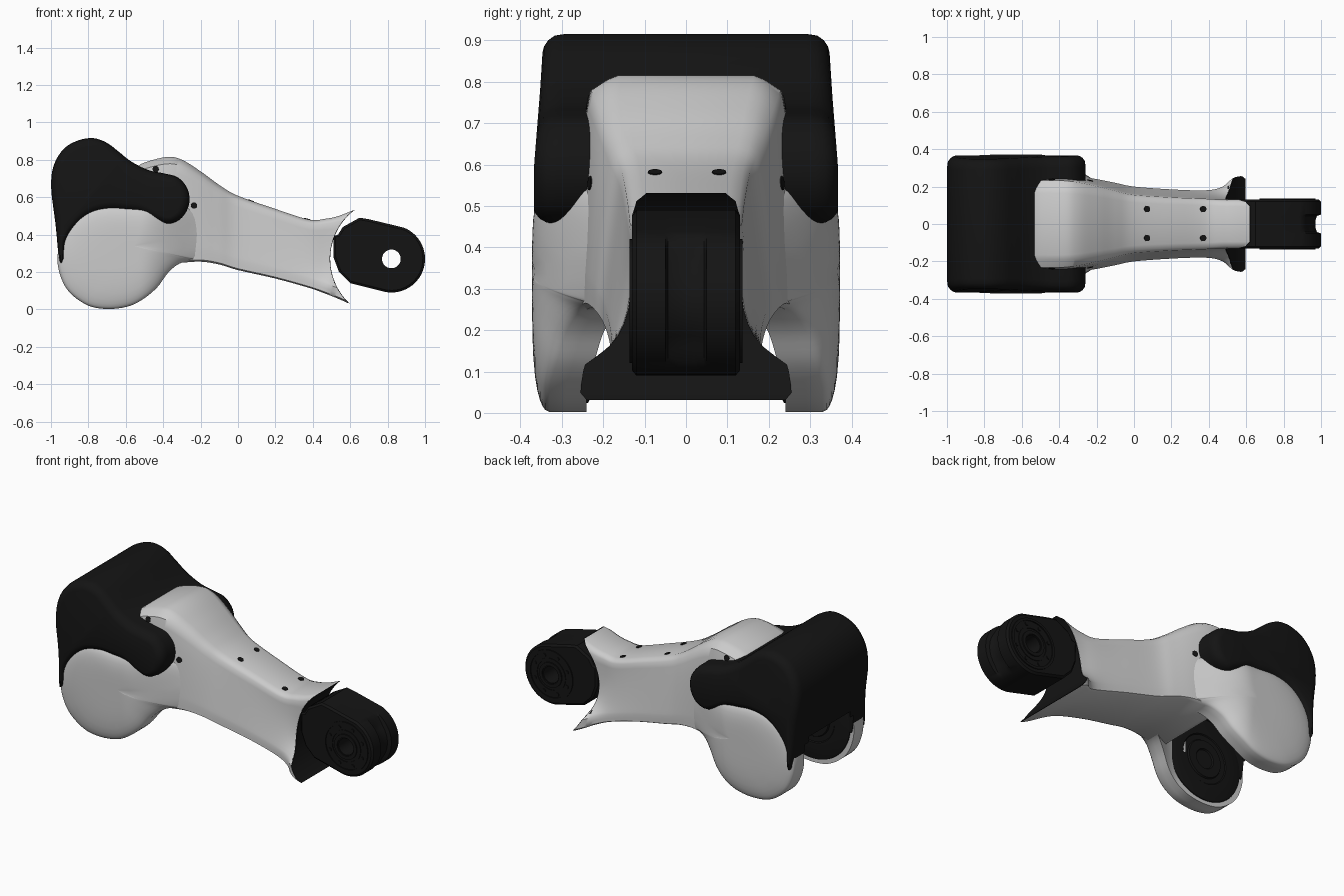
import bpy, bmesh
from math import sin, cos, pi, sqrt, radians
from mathutils import Vector

if "Cube" in bpy.data.objects:
    bpy.data.objects.remove(bpy.data.objects["Cube"])

black = bpy.data.materials.new("black_plastic")
black.diffuse_color = (0.007, 0.007, 0.007, 1)
black.use_nodes = True
black.node_tree.nodes["Principled BSDF"].inputs["Base Color"].default_value = black.diffuse_color
PIVOT, JOINT = (-0.69, 0.275), (0.82, 0.27)


def clamp(v, a=0.0, b=1.0):
    return max(a, min(b, v))


def spline(pts, n, closed=True):
    """Catmull-Rom through points of any dimension, n steps per span."""
    out, m = [], len(pts)
    for i in range(m if closed else m - 1):
        p = [pts[(i + k) % m] if closed else pts[int(clamp(i + k, 0, m - 1))] for k in (-1, 0, 1, 2)]
        for j in range(n):
            t = j / n
            out.append(tuple(0.5 * (2 * b + (c - a) * t + (2 * a - 5 * b + 4 * c - d) * t * t
                                    + (3 * b - a - 3 * c + d) * t ** 3) for a, b, c, d in zip(*p)))
    return out if closed else out + [pts[-1]]


def inset(pts, d):
    """Move an outline inwards by d(x, z)."""
    n = len(pts)
    area = sum(pts[i - 1][0] * pts[i][1] - pts[i][0] * pts[i - 1][1] for i in range(n))
    s, out = (1 if area > 0 else -1), []
    for i, (x, z) in enumerate(pts):
        a, b = pts[i - 1], pts[(i + 1) % n]
        tx, tz = b[0] - a[0], b[1] - a[1]
        l = sqrt(tx * tx + tz * tz) or 1
        out.append((x - s * tz / l * d(x, z), z + s * tx / l * d(x, z)))
    return out


def loft(name, rings, mat=None, wrap=False):
    """Skin equal rings of points; ends are capped unless the rings wrap round."""
    bm = bmesh.new()
    vs = [[bm.verts.new(p) for p in r] for r in rings]
    n = len(vs[0])
    for k in range(len(vs) if wrap else len(vs) - 1):
        a, b = vs[k], vs[(k + 1) % len(vs)]
        for i in range(n):
            bm.faces.new((a[i], a[(i + 1) % n], b[(i + 1) % n], b[i]))
    if not wrap:
        bm.faces.new(vs[0])
        bm.faces.new(vs[-1])
    bmesh.ops.remove_doubles(bm, verts=bm.verts, dist=1e-5)
    bmesh.ops.recalc_face_normals(bm, faces=bm.faces)
    me = bpy.data.meshes.new(name)
    bm.to_mesh(me)
    bm.free()
    ob = bpy.data.objects.new(name, me)
    bpy.context.collection.objects.link(ob)
    if mat:
        me.materials.append(mat)
    return ob


def lathe(name, c, prof, mat=None, wrap=False, n=64):
    """Turn (radius, y) pairs about an axis along y."""
    return loft(name, [[(c[0] + r * cos(2 * pi * i / n), y, c[1] + r * sin(2 * pi * i / n))
                        for i in range(n)] for r, y in prof], mat, wrap=wrap)


def finish(ob, angle=35):
    bpy.ops.object.select_all(action='DESELECT')
    ob.select_set(True)
    bpy.context.view_layer.objects.active = ob
    for m in list(ob.modifiers):
        bpy.ops.object.modifier_apply(modifier=m.name)
    bpy.ops.object.shade_smooth_by_angle(angle=radians(angle))


def cut(ob, cutter):
    m = ob.modifiers.new("cut", 'BOOLEAN')
    m.operation, m.solver, m.object = 'DIFFERENCE', 'EXACT', cutter


# cutters: fork gap, rear opening, concave arm end, joint bore
gap = lathe("gap_cutter", PIVOT, [(0.29, -0.235), (0.29, 0.235)], n=96)
rear = lathe("rear_cutter", (-.95, .25), [(0.15, -0.2), (0.15, 0.2)], n=48)
mouth = lathe("mouth_cutter", JOINT, [(0.33, -0.5), (0.33, 0.5)], n=128)
mouth_cap = lathe("cap_cutter", JOINT, [(0.327, -0.5), (0.327, 0.5)], n=128)
bore = lathe("bore_cutter", JOINT, [(0.05, -0.5), (0.05, 0.5)], n=48)

# arm shell: x, top z, bottom z, top half width, bottom half width, flare power
stations = spline([
    (-0.56, .75, .27, .2, .265, .28), (-0.5, .785, .26, .2, .268, .28), (-0.38, .815, .25, .2, .265, .28),
    (-0.3, .8, .25, .195, .255, .3), (-0.2, .738, .255, .18, .24, .4), (-0.1, .665, .24, .165, .22, .6),
    (0, .607, .21, .15, .2, .9), (.2, .537, .165, .14, .185, 1.2), (.38, .48, .115, .135, .18, 2),
    (.47, .485, .083, .13, .198, 4), (.54, .5, .055, .13, .25, 7), (.64, .54, .01, .13, .258, 7)], 5, False)


def section(st, shrink=0.0):
    x, zt, zb, wt, wb, p = st
    zt, zb = zt - shrink, zb + shrink
    h = zt - zb

    def w(f):
        return wt + (wb - wt) * clamp(f / .86) ** p - shrink
    half = [(wt - .035, zt), (wt - .01, zt - .01)]
    half += [(w(f), zt - f * h) for f in (.065, .15, .3, .45, .58, .66, .72, .78, .83, .87, .93, .98)]
    half += [(w(1) - .015, zb)]
    return [(x, y, z) for y, z in half] + [(x, -y, z) for y, z in reversed(half)]


arm = loft("arm_shell", [section(s) for s in stations])
cut(arm, gap)
cut(arm, mouth)
finish(arm, 45)
cap = loft("arm_end_cap", [section(s, .0015) for s in stations if s[0] > .42], black)
cut(cap, mouth_cap)
finish(cap)

# fork lobes: domed teardrops that sweep inwards into the arm
lobe = spline([(-.69, .553), (-.55, .548), (-.4, .56), (-.25, .54), (-.1, .47), (.02, .4), (.02, .3), (-.1, .25),
               (-.2, .256), (-.3, .25), (-.37, .2), (-.43, .12), (-.5, .06), (-.58, .018), (-.69, .002),
               (-.8, .02), (-.9, .09), (-.95, .18), (-.965, .28), (-.94, .39), (-.88, .48), (-.79, .535)], 5)
LC = (-.56, .34)


def lobe_ring(k, y):
    ring = []
    for px, pz in lobe:
        x, z = LC[0] + k * (px - LC[0]), LC[1] + k * (pz - LC[1])
        t = clamp((x + .52) / .5)
        ring.append((x, y - .2 * t * t * (3 - 2 * t), z))
    return ring


rings = [lobe_ring(k, .24) for k in (.1, .25, .4, .55, .7, .85, 1)] + [lobe_ring(1, .29)]
rings += [lobe_ring(k, .33 + .042 * sqrt(1 - k ** 4)) for k in (1, .985, .96, .92, .85, .75, .6, .45, .3, .15, .03)]
lobes = loft("fork_lobes", rings)
m = lobes.modifiers.new("mirror", 'MIRROR')
m.use_axis = (False, True, False)
finish(lobes, 40)

# black cover wrapping the shoulder, with two rounded side arms
cover_pts = spline([(-.955, .26), (-.975, .45), (-.999, .65), (-.985, .77), (-.93, .86), (-.85, .905),
                    (-.77, .915), (-.7, .89), (-.64, .845), (-.57, .79), (-.48, .745), (-.4, .728),
                    (-.32, .705), (-.268, .64), (-.262, .56), (-.3, .49), (-.37, .457), (-.44, .477),
                    (-.52, .515), (-.6, .525), (-.69, .53), (-.79, .505), (-.87, .44), (-.92, .36),
                    (-.932, .27)], 4)


def cover_ring(side, drop, ins):
    return [(x, side * (.367 - .02 * clamp((z - .6) / .25) - drop), z)
            for x, z in inset(cover_pts, lambda x, z: ins * clamp((z - .22) / .3, .15, 1))]


steps = [(0, .045), (.004, .03), (.014, .015), (.03, .004), (.055, 0)]
cover = loft("shoulder_cover", [cover_ring(-1, *s) for s in steps]
             + [cover_ring(1, *s) for s in reversed(steps)], black)
cut(cover, gap)
cut(cover, rear)
finish(cover, 40)

# end joint block with rounded nose, rim groove and bore
block = [(.51, .28), (.51, .39), (.535, .4), (.56, .44), (.65, .49), (.7, .482)]
block += [(JOINT[0] + .18 * cos(radians(a)), JOINT[1] + .18 * sin(radians(a))) for a in range(68, -106, -6)]
block += [(.6, .14), (.54, .2)]
rings = [[(x, y, z) for x, z in inset(block, lambda x, z: d if abs(y) > .1 else d * clamp((x - .9) / .06))]
         for y, d in ((-.13, .012), (-.12, 0), (-.05, 0), (-.043, .022), (-.02, .03), (.02, .03),
                      (.043, .022), (.05, 0), (.12, 0), (.13, .012))]
joint = loft("end_joint", rings, black)
cut(joint, bore)
finish(joint, 30)

for s, tag in ((-1, "front"), (1, "back")):
    # flange rings and bolts on the end joint
    for a, b, h in ((.055, .075, .137), (.09, .1, .134), (.135, .15, .136)):
        finish(lathe("joint_ring_" + tag, JOINT, [(a, s * .12), (b, s * .12), (b, s * h), (a, s * h)],
                     black, wrap=True), 30)
    for i in range(8):
        c = (JOINT[0] + .117 * cos(i * pi / 4 + .4), JOINT[1] + .117 * sin(i * pi / 4 + .4))
        finish(lathe("joint_bolt_" + tag, c, [(.011, s * .12), (.011, s * .135)], black, n=12), 30)
    # drive discs on the inside of the fork
    finish(lathe("drive_disc_" + tag, PIVOT, [(.255, s * .25), (.25, s * .236), (.24, s * .232), (.15, s * .232),
                 (.145, s * .237), (.115, s * .237), (.11, s * .228), (.06, s * .228), (.055, s * .236)], black), 30)

# screw holes set on the arm surface
bpy.context.view_layer.update()
spots = [((x, y, 2), (0, 0, -1)) for x in (.07, .37) for y in (-.075, .08)]
spots += [((x, s * 2, z), (0, -s, 0)) for x, z in ((-.44, .75), (-.235, .555)) for s in (-1, 1)]
for origin, d in spots:
    hits = [h for h in (o.ray_cast(Vector(origin), Vector(d)) for o in (arm, lobes)) if h[0]]
    if hits:
        _, loc, nor, _ = min(hits, key=lambda h: (h[1] - Vector(origin)).length)
        bpy.ops.mesh.primitive_cylinder_add(vertices=20, radius=.017, depth=.006, location=loc,
                                            rotation=nor.to_track_quat('Z', 'Y').to_euler())
        ob = bpy.context.object
        ob.name = "screw_hole"
        ob.data.materials.append(black)

for c in (gap, rear, mouth, mouth_cap, bore):
    bpy.data.objects.remove(c, do_unlink=True)
